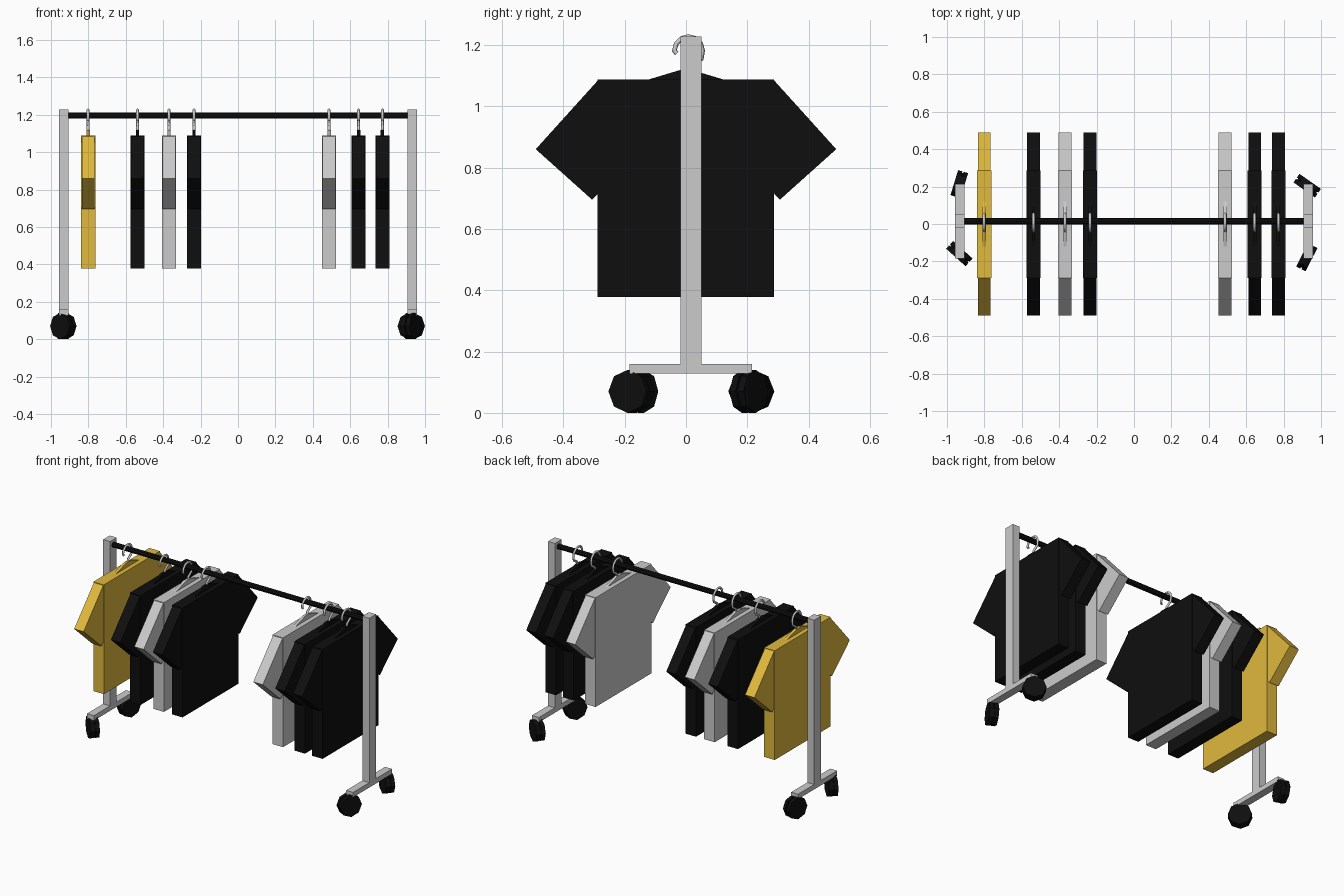
import bpy, bmesh
from math import radians, cos, sin, pi
from mathutils import Matrix, Vector

if "Cube" in bpy.data.objects:
    bpy.data.objects.remove(bpy.data.objects["Cube"])


def material(name, rgb):
    m = bpy.data.materials.new(name)
    m.diffuse_color = (*rgb, 1)
    m.use_nodes = True
    m.node_tree.nodes["Principled BSDF"].inputs["Base Color"].default_value = m.diffuse_color
    return m


BLACK = material("black", (0.0045, 0.0045, 0.0045))
YELLOW = material("yellow", (0.75, 0.487, 0.048))
YC = 0.015  # depth of the rail centre line


def finish(name, bm, mat=None):
    bmesh.ops.recalc_face_normals(bm, faces=bm.faces)
    me = bpy.data.meshes.new(name)
    bm.to_mesh(me)
    bm.free()
    ob = bpy.data.objects.new(name, me)
    bpy.context.collection.objects.link(ob)
    if mat:
        me.materials.append(mat)
    return ob


def slab(bm, x, width, profile):
    """Extrude a y-z outline along x, centred on x."""
    face = bm.faces.new([bm.verts.new((x - width / 2, y, z)) for y, z in profile])
    new = bmesh.ops.extrude_face_region(bm, geom=[face])["geom"]
    bmesh.ops.translate(bm, vec=(width, 0, 0),
                        verts=[v for v in new if isinstance(v, bmesh.types.BMVert)])


def disc(bm, centre, axis, radius, depth, sides):
    rot = Vector(axis).to_track_quat('Z', 'Y').to_matrix().to_4x4()
    bmesh.ops.create_cone(bm, cap_ends=True, segments=sides, radius1=radius,
                          radius2=radius, depth=depth,
                          matrix=Matrix.Translation(centre) @ rot)


# End frames: upright post and foot in one inverted-T outline
for side, label in ((-1, "left"), (1, "right")):
    bm = bmesh.new()
    slab(bm, side * 0.932, 0.05, [
        (-0.185, 0.128), (0.215, 0.128), (0.215, 0.16), (0.05, 0.16),
        (0.05, 1.228), (-0.018, 1.228), (-0.018, 0.16), (-0.185, 0.16)])
    finish(label + "_end_frame", bm)

# Hanging rail
bm = bmesh.new()
disc(bm, (0, YC, 1.196), (1, 0, 0), 0.017, 1.83, 8)
finish("hanging_rail", bm, BLACK)

# Twin-wheel casters, each swivelled to its own heading
for label, x, y, heading in (("left_back", -0.934, 0.213, 73),
                             ("left_front", -0.934, -0.158, -42),
                             ("right_back", 0.926, 0.205, -35),
                             ("right_front", 0.924, -0.178, 63)):
    bm = bmesh.new()
    a = radians(heading + 90)
    axis = Vector((cos(a), sin(a), 0))
    centre = Vector((x, y, 0.07))
    for s in (-1, 1):
        disc(bm, centre + axis * s * 0.016, axis, 0.07, 0.024, 8)
    disc(bm, centre, axis, 0.062, 0.02, 8)
    finish("caster_" + label, bm, BLACK)


def shirt(i, x, mat):
    # Body and angled sleeves
    bm = bmesh.new()
    slab(bm, x, 0.076, [(-0.288, 0.378), (0.287, 0.378), (0.287, 1.088), (-0.288, 1.088)])
    for s in (-1, 1):
        slab(bm, x, 0.068, [(s * 0.284, 1.088), (s * 0.49, 0.86),
                            (s * 0.306, 0.695), (s * 0.2, 0.81), (s * 0.2, 1.06)])
    # Collar ridge over the hanger
    slab(bm, x, 0.018, [(-0.13, 1.085), (0.13, 1.085), (0.02, 1.118), (-0.02, 1.118)])
    finish("shirt_%d" % i, bm, mat)
    # Hook looped over the rail
    curve = bpy.data.curves.new("hanger_hook_%d" % i, 'CURVE')
    curve.dimensions = '3D'
    curve.bevel_depth = 0.008
    curve.bevel_resolution = 0
    pts = [(YC - 0.001, 1.10), (YC, 1.13), (0.05, 1.155)]
    pts += [(0.008 + 0.046 * cos(t * pi / 6), 1.181 + 0.046 * sin(t * pi / 6)) for t in range(7)]
    pts += [(-0.03, 1.172)]
    sp = curve.splines.new('POLY')
    sp.points.add(len(pts) - 1)
    for p, (y, z) in zip(sp.points, pts):
        p.co = (x, y, z, 1)
    curve.use_fill_caps = True
    bpy.context.collection.objects.link(bpy.data.objects.new(curve.name, curve))


# Row of shirts along the rail
for i, (x, mat) in enumerate(((-0.801, YELLOW), (-0.537, BLACK), (-0.369, None), (-0.235, BLACK),
                              (0.487, None), (0.645, BLACK), (0.772, BLACK)), 1):
    shirt(i, x, mat)
